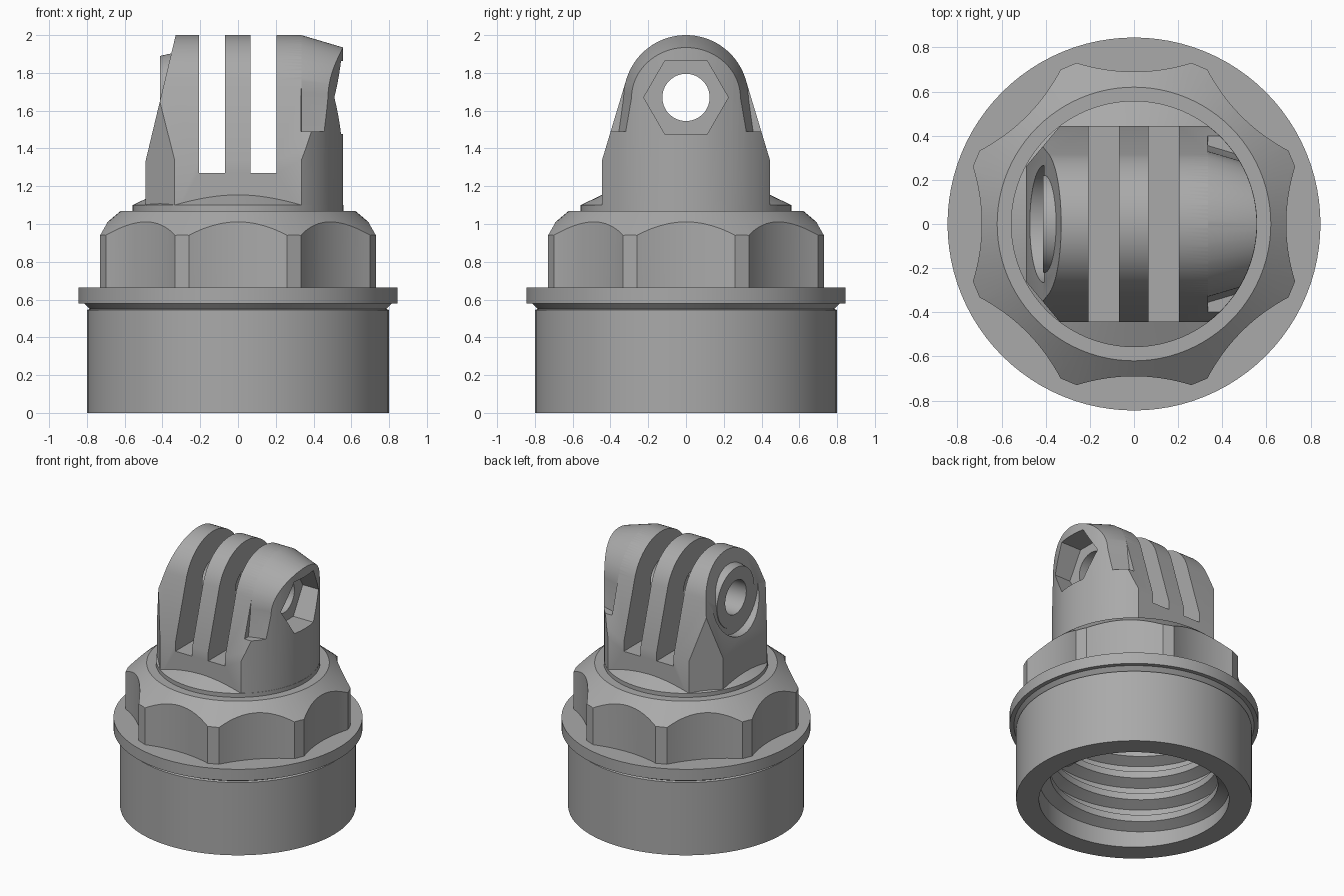
import bpy
import bmesh
from math import sin, cos, pi, tau, acos, atan2, hypot, radians

old = bpy.data.objects.get("Cube")
if old:
    bpy.data.objects.remove(old, do_unlink=True)

grey = bpy.data.materials.new("plain grey")
grey.use_nodes = True
COLOUR = (0.40, 0.40, 0.40, 1)
grey.diffuse_color = COLOUR
grey.node_tree.nodes["Principled BSDF"].inputs["Base Color"].default_value = COLOUR


def loft(name, sections, wrap=False):
    """Skin a row of closed rings; cap the ends unless the row wraps round."""
    bm = bmesh.new()
    rings = [[bm.verts.new(p) for p in ring] for ring in sections]
    pairs = list(zip(rings, rings[1:])) + ([(rings[-1], rings[0])] if wrap else [])
    for a, b in pairs:
        n = len(a)
        for i in range(n):
            j = (i + 1) % n
            bm.faces.new((a[i], a[j], b[j], b[i]))
    if not wrap:
        bm.faces.new(rings[0])
        bm.faces.new(rings[-1])
    bmesh.ops.recalc_face_normals(bm, faces=bm.faces[:])
    mesh = bpy.data.meshes.new(name)
    bm.to_mesh(mesh)
    bm.free()
    mesh.materials.append(grey)
    obj = bpy.data.objects.new(name, mesh)
    bpy.context.collection.objects.link(obj)
    return obj


def lathe(name, profile, wrap=False, n=96):
    """Turn (radius, z) points round the z axis."""
    return loft(name, [[(r * cos(tau * i / n), r * sin(tau * i / n), z)
                        for i in range(n)] for r, z in profile], wrap)


def rod(name, profile, n=64, z=1.67):
    """Round or polygonal rod along x from (x, radius) points."""
    return loft(name, [[(x, r * cos(tau * i / n), z + r * sin(tau * i / n))
                        for i in range(n)] for x, r in profile])


def box(name, x0, x1, y0, y1, z0, z1):
    return loft(name, [[(x0, y0, z), (x1, y0, z), (x1, y1, z), (x0, y1, z)]
                       for z in (z0, z1)])


def select(obj):
    bpy.ops.object.select_all(action='DESELECT')
    obj.select_set(True)
    bpy.context.view_layer.objects.active = obj


def combine(target, tool, operation):
    """Apply a boolean and throw the tool away."""
    select(target)
    mod = target.modifiers.new("shape", 'BOOLEAN')
    mod.operation = operation
    mod.solver = 'EXACT'
    mod.object = tool
    bpy.ops.object.modifier_apply(modifier=mod.name)
    bpy.data.objects.remove(tool, do_unlink=True)


BORE, BORE_TOP = 0.645, 0.9

# Threaded sleeve with its flange
sleeve = lathe("sleeve", [(BORE, 0), (0.8, 0), (0.8, 0.545), (0.785, 0.55), (0.815, 0.58),
                          (0.845, 0.58), (0.845, 0.665), (BORE, 0.665)], wrap=True)

# Helical thread ridge inside the bore
PITCH, STEPS = 0.17, 64
ridge = [(0.66, -0.07), (0.57, -0.025), (0.57, 0.025), (0.66, 0.07)]
thread = loft("thread", [[(r * cos(tau * i / STEPS), r * sin(tau * i / STEPS),
                           z + 0.075 + PITCH * i / STEPS) for r, z in ridge]
                         for i in range(int(4.3 * STEPS))])

# Scalloped eight-lobed grip
outline = []
for k in range(8):
    turn = k * tau / 8
    for i in range(17):
        t = -1 + i / 8
        x, y = 0.26 * t, -0.69 - 0.04 * t * t
        outline.append((x * cos(turn) - y * sin(turn), x * sin(turn) + y * cos(turn)))
grip = loft("grip", [[(x, y, z) for x, y in outline] for z in (0.655, 1.2)])
combine(grip, lathe("grip_cone", [(0.955, 0.5), (0.955, 0.79), (0.62, 1.07)]), 'INTERSECT')
combine(grip, lathe("grip_bore", [(BORE, 0.5), (BORE, BORE_TOP)]), 'DIFFERENCE')

# Low collar under the mount
collar = lathe("collar", [(0.558, 1.06), (0.558, 1.10), (0.42, 1.166)])

# Mount: footprint with a round +x side and a chamfered -x side
SIDE, FOOT_X, AXIS, TOP_R = 0.445, 0.335, 1.67, 0.33
half = atan2(SIDE, FOOT_X)
radius = hypot(SIDE, FOOT_X)
foot = [(radius * cos(half * (i / 16 - 1)), radius * sin(half * (i / 16 - 1)))
        for i in range(33)]
foot += [(-FOOT_X, SIDE), (-0.49, 0.26), (-0.49, -0.26), (-FOOT_X, -SIDE)]
mount = loft("mount", [[(x, y, z) for x, y in foot] for z in (1.04, 2.2)])


def arch(r, start, feet, n=48):
    """(y, z) outline: straight feet, then an arc over the pivot axis."""
    arc = [start + (pi - 2 * start) * i / n for i in range(n + 1)]
    return ([(y, z) for y, z in feet] + [(r * cos(a), AXIS + r * sin(a)) for a in arc]
            + [(-y, z) for y, z in reversed(feet)])


# Arched, tapering end view
SHOULDER = 1.33
drop = AXIS - SHOULDER
tangent = acos(TOP_R / hypot(SIDE, drop)) - atan2(drop, SIDE)
feet = [(0.6, 0.9), (0.6, 1.0), (SIDE + 0.002, 1.0), (SIDE + 0.002, SHOULDER)]
outer = arch(TOP_R, tangent, feet)
combine(mount, loft("arch_form", [[(x, y, z) for y, z in outer] for x in (-0.8, 0.8)]),
        'INTERSECT')

# Coned +x end with small side notches
sections = []
for x, r in ((-0.8, 0.6), (FOOT_X - 0.01, 0.6), (FOOT_X, TOP_R), (0.7, 0.222)):
    prof = arch(r, 0, [(0.7, 0.9), (0.7, 1.48), (r + 0.025, 1.49)])
    sections.append([(x, y, z) for y, z in prof])
combine(mount, loft("cone_form", sections), 'INTERSECT')

# Leaning -x face, with a spot face and a boss around the pivot
lean = [(-0.569, 1.0), (0.8, 1.0), (0.8, 2.2), (-0.282, 2.2)]
combine(mount, loft("lean_form", [[(x, y, z) for x, z in lean] for y in (-0.8, 0.8)]),
        'INTERSECT')
combine(mount, rod("spot_face", [(-0.8, 0.265), (-0.408, 0.265)]), 'DIFFERENCE')
combine(mount, rod("boss", [(-0.412, 0.22), (-0.3, 0.245)]), 'UNION')

# Slots, pivot hole and hexagonal nut pocket
for x0, x1 in ((-0.207, -0.068), (0.065, 0.204)):
    combine(mount, box("slot", x0, x1, -0.8, 0.8, 1.27, 2.3), 'DIFFERENCE')
combine(mount, rod("pivot_hole", [(-0.8, 0.125), (0.8, 0.125)]), 'DIFFERENCE')
combine(mount, rod("nut_pocket", [(0.38, 0.224), (0.8, 0.224)], n=6), 'DIFFERENCE')

for part in (sleeve, thread, grip, collar, mount):
    select(part)
    bpy.ops.object.shade_smooth_by_angle(angle=radians(20))
